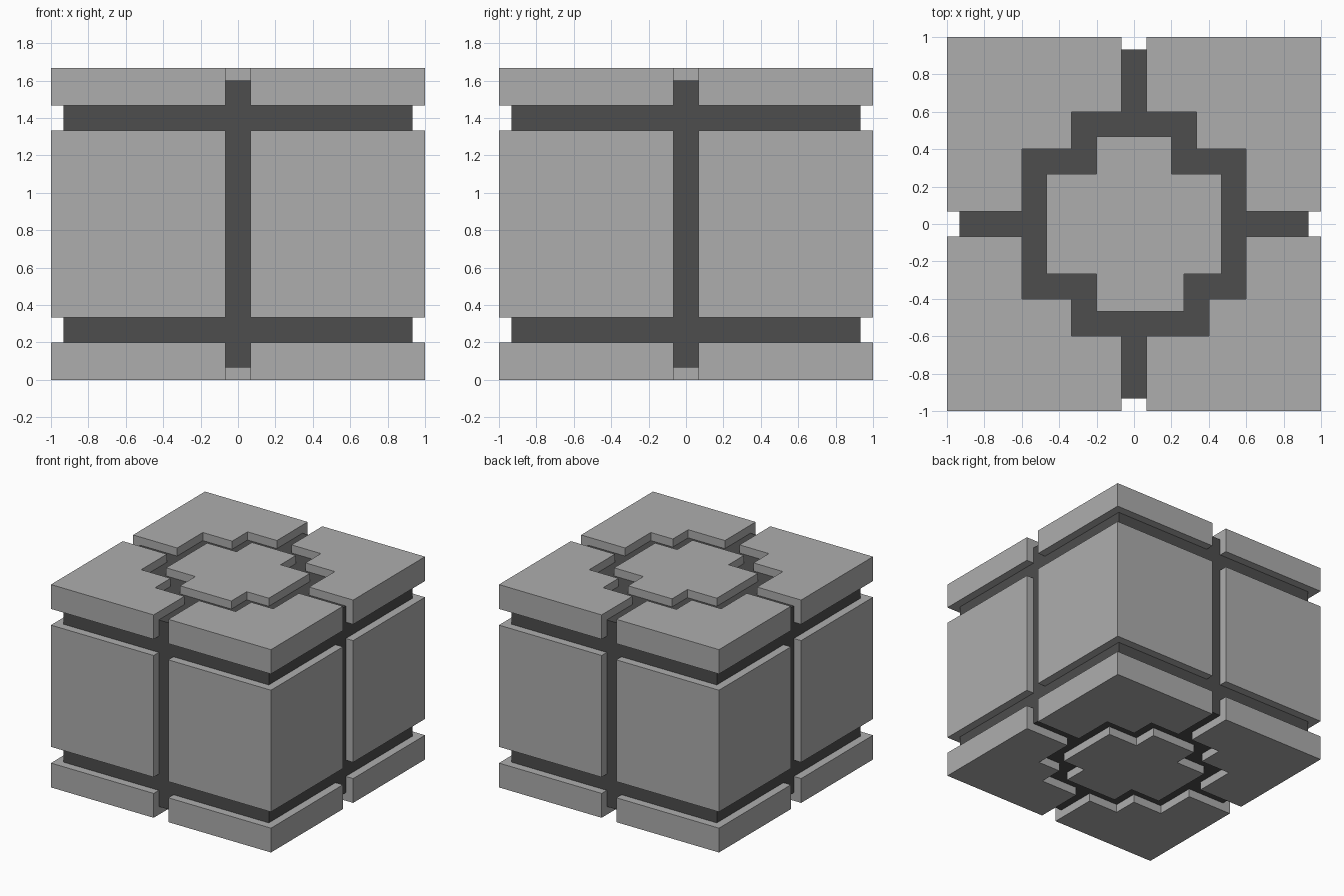
import bpy, bmesh

if "Cube" in bpy.data.objects:
    bpy.data.objects.remove(bpy.data.objects["Cube"], do_unlink=True)

U = 1 / 15            # one grid step: groove depth and half groove width
TOP = 25 * U          # overall height


def material(name, v):
    m = bpy.data.materials.new(name)
    m.use_nodes = True
    m.diffuse_color = (v, v, v, 1)
    m.node_tree.nodes["Principled BSDF"].inputs["Base Color"].default_value = (v, v, v, 1)
    return m


light = material("light grey", 0.42)
dark = material("dark grey", 0.075)


def prism(name, outline, z0, z1, mat):
    """Extrude a flat outline, given in grid steps, from z0 to z1."""
    bm = bmesh.new()
    face = bm.faces.new([bm.verts.new((x * U, y * U, z0 * U)) for x, y in outline])
    new = bmesh.ops.extrude_face_region(bm, geom=[face])["geom"]
    bmesh.ops.translate(bm, vec=(0, 0, (z1 - z0) * U),
                        verts=[v for v in new if isinstance(v, bmesh.types.BMVert)])
    bmesh.ops.recalc_face_normals(bm, faces=bm.faces)
    mesh = bpy.data.meshes.new(name)
    bm.to_mesh(mesh)
    bm.free()
    mesh.materials.append(mat)
    obj = bpy.data.objects.new(name, mesh)
    bpy.context.collection.objects.link(obj)
    return obj


# Dark inner block seen in the grooves
prism("core", [(-14, -14), (14, -14), (14, 14), (-14, 14)], 1, 24, dark)

# Quadrants counter-clockwise; the front left corner has a one step wider notch
quadrants = [("back_left", 1, 1, 0), ("back_right", -1, 1, 0),
             ("front_right", -1, -1, 0), ("front_left", 1, -1, 1)]
emblem = []
for name, sx, sy, e in quadrants:
    def flip(pts):
        return [(x * sx, y * sy) for x, y in pts]

    # Corner panel wrapping the vertical edge
    prism("side_panel_" + name,
          flip([(1, 15), (15, 15), (15, 1), (14, 1), (14, 14), (1, 14)]), 5, 20, light)
    # Stepped slabs capping the top and bottom corners
    slab = flip([(1, 15), (15, 15), (15, 1), (9, 1), (9, 6),
                 (5 + e, 6), (5 + e, 9), (1, 9)])
    prism("top_slab_" + name, slab, 22, 25, light)
    prism("bottom_slab_" + name, slab, 0, 3, light)
    # Matching notch of the centre plate
    notch = flip([(7, 4), (3 + e, 4), (3 + e, 7)])
    emblem += notch if sx * sy > 0 else notch[::-1]

# Stepped centre plates
prism("top_centre_plate", emblem, 24, 25, light)
prism("bottom_centre_plate", emblem, 0, 1, light)
